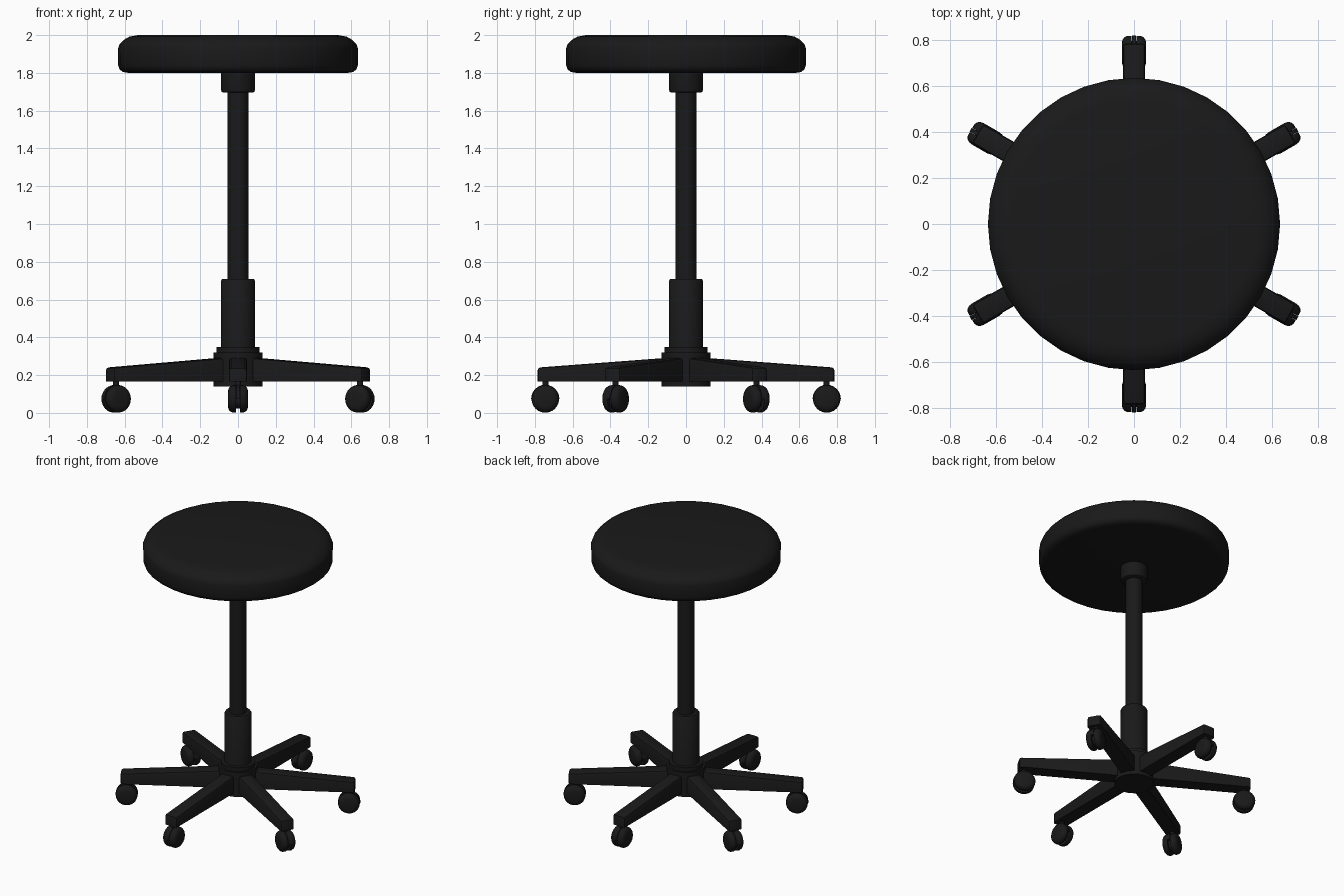
import bpy, bmesh, math
from mathutils import Matrix

if "Cube" in bpy.data.objects:
    bpy.data.objects.remove(bpy.data.objects["Cube"])

black = bpy.data.materials.new("black")
black.diffuse_color = (0.01, 0.01, 0.01, 1)
black.use_nodes = True
black.node_tree.nodes["Principled BSDF"].inputs["Base Color"].default_value = black.diffuse_color


def finish(name, bm, angle=35):
    bmesh.ops.recalc_face_normals(bm, faces=bm.faces[:])
    me = bpy.data.meshes.new(name)
    bm.to_mesh(me)
    bm.free()
    ob = bpy.data.objects.new(name, me)
    bpy.context.collection.objects.link(ob)
    me.materials.append(black)
    bpy.ops.object.select_all(action='DESELECT')
    ob.select_set(True)
    bpy.context.view_layer.objects.active = ob
    bpy.ops.object.shade_smooth_by_angle(angle=math.radians(angle))
    return ob


def lathe(bm, profile, sides, matrix=Matrix()):
    """Revolve (radius, height) points about z, capping both ends."""
    rings = []
    for r, z in profile:
        rings.append([bm.verts.new(matrix @ Matrix.Rotation(2 * math.pi * i / sides, 4, 'Z')
                                   @ Matrix.Translation((r, 0, z)).to_translation())
                      for i in range(sides)])
    for a, b in zip(rings, rings[1:]):
        for i in range(sides):
            j = (i + 1) % sides
            bm.faces.new((a[i], a[j], b[j], b[i]))
    bm.faces.new(rings[0][::-1])
    bm.faces.new(rings[-1])


def turned(name, profile, sides=32):
    bm = bmesh.new()
    lathe(bm, profile, sides)
    return finish(name, bm)


# Seat cushion and central column
turned("seat", [(0.58, 1.80), (0.61, 1.805), (0.628, 1.82), (0.634, 1.84), (0.635, 1.93),
                (0.628, 1.95), (0.605, 1.975), (0.575, 1.992), (0.53, 2.0)], 36)
turned("seat_collar", [(0.078, 1.695), (0.086, 1.70), (0.09, 1.712), (0.09, 1.81)])
turned("post", [(0.056, 0.65), (0.056, 1.75)])
turned("sleeve", [(0.09, 0.16), (0.09, 0.70), (0.083, 0.71)])
turned("hub", [(0.13, 0.14), (0.13, 0.32), (0.115, 0.32), (0.115, 0.348)])

# Tapered arm with rounded edges, built along +x
WHEEL_R, WHEEL_Z = 0.745, 0.074


def make_arm(name, turn):
    bm = bmesh.new()
    outline = [(0.04, 0.165), (0.785, 0.165), (0.785, 0.24), (0.04, 0.296)]
    left = [bm.verts.new((x, -0.048, z)) for x, z in outline]
    right = [bm.verts.new((x, 0.048, z)) for x, z in outline]
    bm.faces.new(left)
    bm.faces.new(right[::-1])
    for i in range(4):
        j = (i + 1) % 4
        bm.faces.new((left[i], right[i], right[j], left[j]))
    edges = [e for e in bm.edges if max(v.co.z for v in e.verts) > 0.2
             and max(v.co.x for v in e.verts) > 0.1]
    bmesh.ops.bevel(bm, geom=edges, offset=0.014, segments=2, profile=0.5, affect='EDGES')
    bm.transform(turn)
    finish(name, bm)


# Twin-wheel caster with stem, axle core and thin hood
def make_caster(name, turn):
    bm = bmesh.new()
    place = Matrix.Translation((WHEEL_R, 0, WHEEL_Z))
    for side in (-1, 1):
        axis = place @ Matrix.Rotation(side * math.pi / 2, 4, 'X')
        lathe(bm, [(0.071, 0.010), (0.073, 0.016), (0.072, 0.030), (0.066, 0.042),
                   (0.055, 0.050), (0.040, 0.053)], 24, axis)
    lathe(bm, [(0.05, -0.012), (0.05, 0.012)], 16, place @ Matrix.Rotation(math.pi / 2, 4, 'X'))
    lathe(bm, [(0.016, 0.10), (0.016, 0.18)], 12, Matrix.Translation((WHEEL_R, 0, 0)))
    hood = []
    for i in range(13):
        a = math.pi * i / 12
        hood.append([bm.verts.new((WHEEL_R + r * math.cos(a), y, WHEEL_Z + r * math.sin(a)))
                     for r, y in ((0.05, -0.009), (0.075, -0.009), (0.075, 0.009), (0.05, 0.009))])
    for a, b in zip(hood, hood[1:]):
        for i in range(4):
            j = (i + 1) % 4
            bm.faces.new((a[i], a[j], b[j], b[i]))
    bm.faces.new(hood[0])
    bm.faces.new(hood[-1][::-1])
    bm.transform(turn)
    finish(name, bm)


for k in range(6):
    turn = Matrix.Rotation(math.radians(30 + 60 * k), 4, 'Z')
    make_arm(f"base_arm_{k + 1}", turn)
    make_caster(f"caster_{k + 1}", turn)
